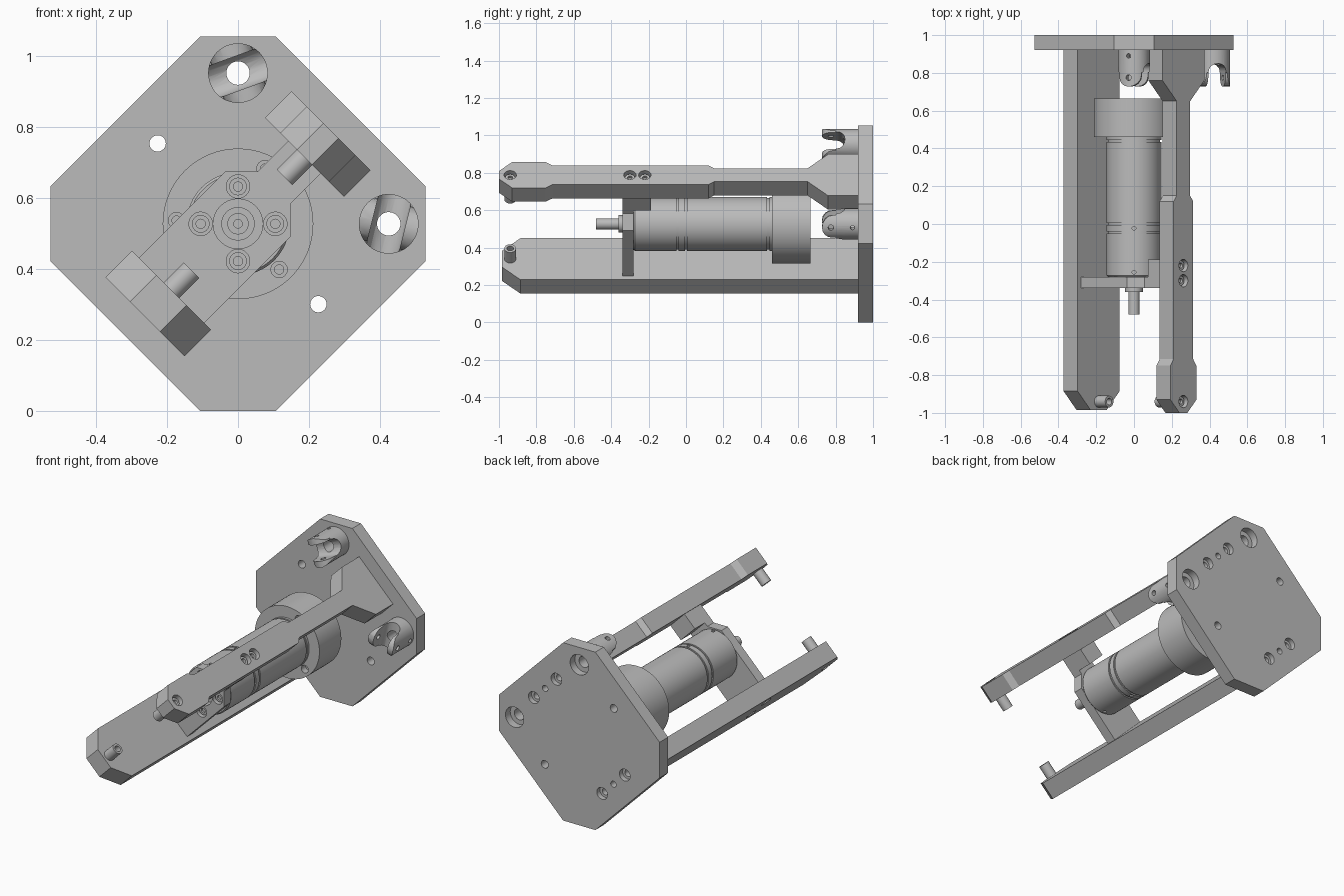
import bpy, bmesh
from math import sin, cos, pi, radians
from mathutils import Vector

cube = bpy.data.objects.get("Cube")
if cube:
    bpy.data.objects.remove(cube, do_unlink=True)

grey = bpy.data.materials.new("machined_grey")
grey.use_nodes = True
COLOUR = (0.5, 0.5, 0.5, 1)
grey.diffuse_color = COLOUR
grey.node_tree.nodes["Principled BSDF"].inputs["Base Color"].default_value = COLOUR

# Frame turned 45 degrees: U runs across the two arms, V along their width
C = Vector((0, 0, 0.527))
Y = Vector((0, 1, 0))
U = Vector((1, 0, 1)).normalized()
V = Vector((-1, 0, 1)).normalized()
parts = []


def at(u, y, v):
    return C + U * u + Y * y + V * v


def finish(name, bm):
    bmesh.ops.recalc_face_normals(bm, faces=bm.faces)
    mesh = bpy.data.meshes.new(name)
    bm.to_mesh(mesh)
    bm.free()
    mesh.materials.append(grey)
    ob = bpy.data.objects.new(name, mesh)
    bpy.context.scene.collection.objects.link(ob)
    parts.append(ob)
    return ob


def prism(name, origin, a, b, n, pts, lo, hi):
    """Extrude an outline in the a-b plane along n."""
    bm = bmesh.new()
    face = bm.faces.new([bm.verts.new(origin + a * p + b * q + n * lo) for p, q in pts])
    new = bmesh.ops.extrude_face_region(bm, geom=[face])["geom"]
    verts = [g for g in new if isinstance(g, bmesh.types.BMVert)]
    bmesh.ops.translate(bm, verts=verts, vec=n * (hi - lo))
    return finish(name, bm)


def lathe(name, origin, axis, profile, steps=32):
    """Revolve (distance, radius) points about an axis."""
    bm = bmesh.new()
    side = axis.orthogonal().normalized()
    vs = [bm.verts.new(origin + axis * t + side * r) for t, r in profile]
    es = [bm.edges.new(pair) for pair in zip(vs, vs[1:])]
    bmesh.ops.spin(bm, geom=vs + es, cent=origin, axis=axis, angle=2 * pi, steps=steps)
    bmesh.ops.remove_doubles(bm, verts=bm.verts, dist=1e-5)
    return finish(name, bm)


def rod(name, origin, axis, length, r, start=0.0, steps=32):
    return lathe(name, origin, axis, [(start, 0), (start, r), (length, r), (length, 0)], steps)


def carve(ob, cutters, operation="DIFFERENCE"):
    for c in cutters:
        c.hide_render = True
        m = ob.modifiers.new("cut", "BOOLEAN")
        m.operation, m.solver, m.object = operation, "EXACT", c
    bpy.context.view_layer.update()
    mesh = bpy.data.meshes.new_from_object(
        ob.evaluated_get(bpy.context.evaluated_depsgraph_get()))
    ob.modifiers.clear()
    ob.data = mesh
    for c in cutters:
        parts.remove(c)
        bpy.data.objects.remove(c, do_unlink=True)


def counterbore(origin, axis, r, depth, r_in, total):
    """Stepped hole cutter, starting just outside the surface."""
    return lathe("cutter", origin, axis, [(-0.01, 0), (-0.01, r), (depth, r),
                                          (depth, r_in), (total, r_in), (total, 0)])


def tube_end(name, origin, axis, length, r, r_in, depth):
    """Round bar with a blind hole in its near end."""
    return lathe(name, origin, axis, [(depth, 0), (depth, r_in), (0, r_in), (0, r),
                                      (length, r), (length, 0)], 24)


def mirrored(half):
    return half + [(p, -q) for p, q in reversed(half)]


# Base plate: square with cut corners, and its holes
S, K = 0.4476, 0.298
outline = mirrored([(-S, K), (-K, S), (K, S), (S, K)])
plate = prism("base_plate", C, U, V, Y, outline, 0.92, 1.0)
holes = []
for s in (-1, 1):
    holes.append(rod("cutter", at(0, 0.9, s * 0.32), Y, 0.2, 0.023))
    holes.append(rod("cutter", at(s * 0.317, 0.93, 0), Y, 0.2, 0.018))
    holes.append(counterbore(at(0.3, 1, s * 0.3), -Y, 0.06, 0.045, 0.033, 0.12))
    for k in (-1, 1):
        holes.append(counterbore(at(s * 0.317, 1, k * 0.105), -Y, 0.035, 0.03, 0.02, 0.07))
carve(plate, holes)

# Arms: outline of length against half width
upper = mirrored([(-1, 0.03), (-0.93, 0.097), (-0.75, 0.097), (-0.715, 0.073), (0.12, 0.073),
                  (0.15, 0.05), (0.65, 0.05), (0.76, 0.157), (0.92, 0.157)])
lower = mirrored([(-0.985, 0.06), (-0.885, 0.157), (0.92, 0.157)])
for name, pts, s, spots in (
        ("upper", upper, 1, [(-0.94, 0), (-0.3, 0), (-0.22, 0)]),
        ("lower", lower, -1, [(-0.94, 0), (-0.31, 0.07), (-0.31, -0.07)])):
    arm = prism(name + "_arm", C, Y, V, U * s, pts, 0.265, 0.37)
    carve(arm, [counterbore(at(s * 0.37, y, v), U * -s, 0.033, 0.035, 0.02, 0.06)
                for y, v in spots])
    for y, v in spots:
        tube_end(name + "_arm_screw", at(s * 0.35, y, v), U * -s, 0.06, 0.026, 0.013, 0.015)
    # Guide pin near the tip, pointing inwards
    tube_end(name + "_pin", at(s * 0.185, -0.94, 0), U * s, 0.085, 0.031, 0.018, 0.04)

# Motor bracket between the arms, with screws and a centre opening
bracket = prism("motor_bracket", C, U, V, Y, mirrored(
    [(-0.265, 0.13), (0.079, 0.13), (0.144, 0.065), (0.265, 0.065)]), -0.34, -0.28)
spots = [C + Vector((0.105 * cos(a), -0.34, 0.105 * sin(a)))
         for a in (0, pi / 2, pi, 3 * pi / 2)]
carve(bracket, [counterbore(p, Y, 0.033, 0.03, 0.02, 0.05) for p in spots]
      + [rod("cutter", at(0, -0.36, 0), Y, 0.1, 0.07)])
for p in spots:
    tube_end("bracket_screw", p + Y * 0.014, Y, 0.04, 0.025, 0.013, 0.012)
prism("bracket_foot", C, U, V, Y,
      mirrored([(0.168, 0.065), (0.265, 0.065)]), -0.339, -0.187)

# Motor: grooved barrel with a wide rear cap
R, G = 0.145, 0.138
barrel = [(-0.28, 0), (-0.28, G), (-0.272, R)]
for y in (-0.045, 0.0, 0.44):
    barrel += [(y - 0.006, R), (y - 0.006, G), (y + 0.006, G), (y + 0.006, R)]
barrel += [(0.47, R), (0.47, 0)]
motor = lathe("motor_barrel", C, Y, barrel, 64)
carve(motor, [rod("cutter", C + Vector((0, y, s * 0.13)), Vector((0, 0, s)), 0.04, 0.01, 0, 12)
              for y in (-0.022, -0.255) for s in (-1, 1)])
cap = rod("motor_cap", C, Y, 0.665, 0.212, 0.46, 64)
carve(cap, [counterbore(C + Vector((0.173 * cos(a), 0.46, 0.173 * sin(a))), Y,
                        0.023, 0.04, 0.013, 0.1)
            for a in (radians(-48), radians(64), radians(177))])
rod("motor_boss", C, Y, -0.27, 0.047, -0.36)
tube_end("motor_shaft", at(0, -0.48, 0), Y, 0.2, 0.03, 0.012, 0.03)

# Fork clevises on the plate: round stock, rounded tines, slot and cross hole
arc = [i * pi / 8 for i in range(9)]
for name, v, tilt in (("upper_clevis", 0.3, 110), ("side_clevis", -0.3, -14)):
    t = radians(tilt)
    d = Vector((cos(t), 0, sin(t)))
    e = Vector((-sin(t), 0, cos(t)))
    o = at(0.3, 0, v)
    clevis = rod(name, o, Y, 0.92, 0.084, 0.7, 48)
    tine = [(0.09, 0.94), (0.09, 0.82), (0.062, 0.8)]
    tine += [(0.062 * cos(a), 0.785 - 0.058 * sin(a)) for a in arc]
    tine += [(-0.062, 0.8), (-0.09, 0.82), (-0.09, 0.94)]
    carve(clevis, [prism("cutter", o, e, Y, d, tine, -0.1, 0.1)], "INTERSECT")
    slot = [(0.047, 0.68)] + [(0.047 * cos(a), 0.81 + 0.04 * sin(a)) for a in arc]
    slot += [(-0.047, 0.68)]
    carve(clevis, [prism("cutter", o, d, Y, e, slot, -0.12, 0.12),
                   rod("cutter", o, Y, 0.95, 0.033, 0.65),
                   rod("cutter", o + Y * 0.775, d, 0.12, 0.015, -0.12, 16),
                   rod("cutter", o + Y * 0.89, d, 0.12, 0.012, 0.02, 16)])

# Smooth the round walls and keep the machined edges sharp
bpy.ops.object.select_all(action="DESELECT")
for ob in parts:
    ob.select_set(True)
bpy.context.view_layer.objects.active = parts[0]
bpy.ops.object.shade_smooth_by_angle(angle=radians(30))
